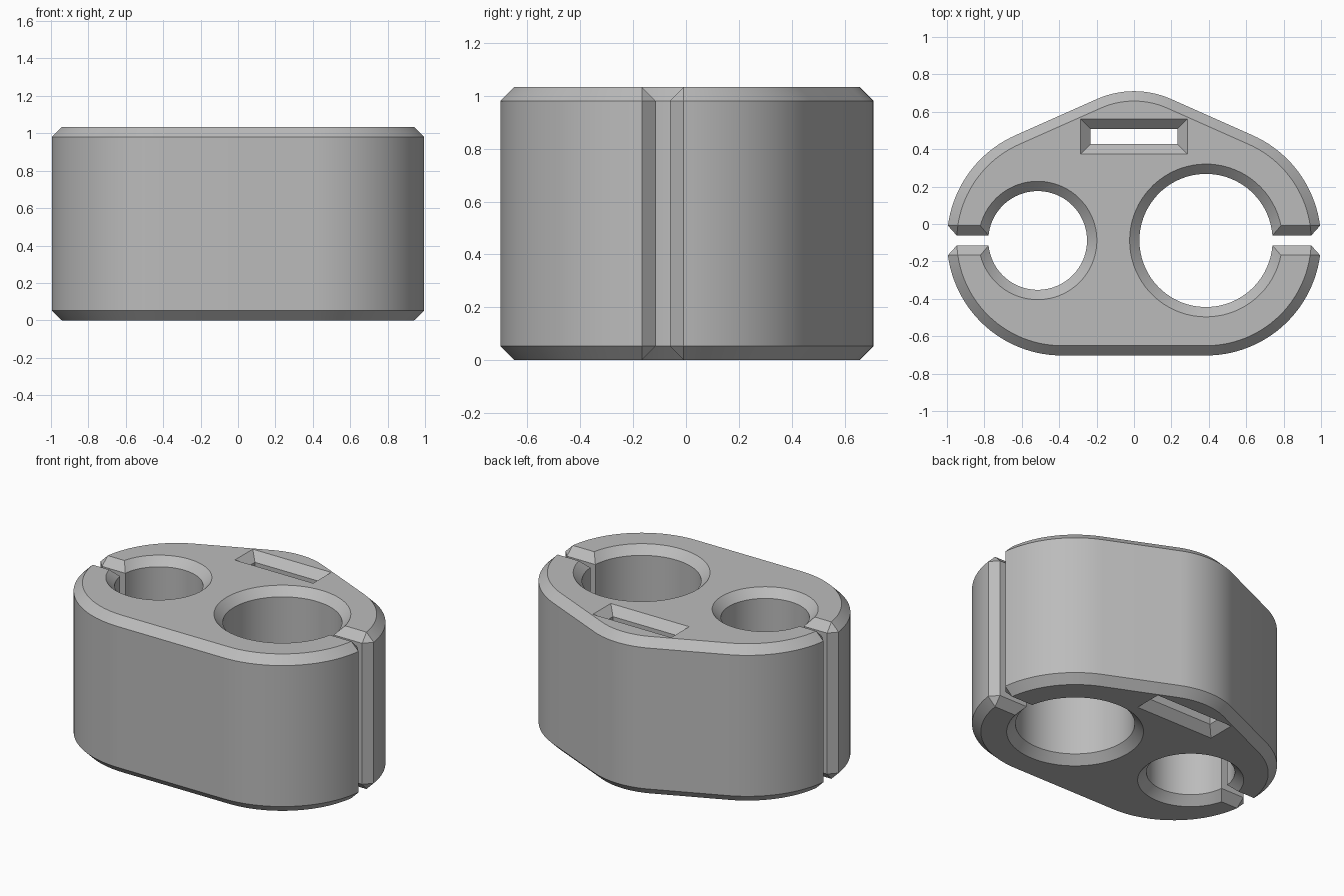
import bpy, bmesh
from math import sin, cos, asin, acos, atan2, hypot, degrees, radians

if "Cube" in bpy.data.objects:
    bpy.data.objects.remove(bpy.data.objects["Cube"])

HEIGHT, CHAMFER = 1.033, 0.0525
CY = -0.088                      # line through both bores and the side slits
END_X, END_R = 0.385, 0.615      # rounded ends
TOP_Y, TOP_R = 0.22, 0.49        # rounded back
SLIT = 0.0265                    # half width of the side slits
BORES = {"left": (0.385, 0.356), "right": (-0.515, 0.264)}

# direction of the tangent line between a rounded end and the back
TANGENT = degrees(atan2(CY - TOP_Y, END_X)
                  + acos((TOP_R - END_R) / hypot(END_X, CY - TOP_Y)))


def arc(cx, cy, r, start, end, steps):
    angles = [radians(start + (end - start) * i / steps) for i in range(steps + 1)]
    return [(cx + r * cos(a), cy + r * sin(a)) for a in angles]


def body_outline(d):
    """Closed outline running round the outside and through both bores."""
    end_r, top_r, slit = END_R - d, TOP_R - d, SLIT + d
    mouth = degrees(asin((SLIT + CHAMFER) / end_r))
    lip = END_X + end_r * cos(radians(mouth)) if d else END_X + END_R - CHAMFER

    def bore(side, start):
        cx, r = BORES[side]
        r += d
        gap = degrees(asin(slit / r))
        return arc(cx, CY, r, start - gap, start - 360 + gap, 72)

    return (arc(END_X, CY, end_r, mouth, TANGENT, 20)
            + arc(0, TOP_Y, top_r, TANGENT, 180 - TANGENT, 16)
            + arc(-END_X, CY, end_r, 180 - TANGENT, 180 - mouth, 20)
            + [(-lip, CY + slit)] + bore("right", 180) + [(-lip, CY - slit)]
            + arc(-END_X, CY, end_r, 180 + mouth, 270, 26)
            + arc(END_X, CY, end_r, 270, 360 - mouth, 26)
            + [(lip, CY - slit)] + bore("left", 0) + [(lip, CY + slit)])


def strap_outline(d):
    """Rectangular strap opening near the back."""
    x, y = 0.233 + d, 0.041 + d
    return [(sx * x, 0.468 + sy * y) for sx, sy in ((-1, -1), (-1, 1), (1, 1), (1, -1))]


# walls with chamfered rims
bm = bmesh.new()
levels = [(0, CHAMFER), (CHAMFER, 0), (HEIGHT - CHAMFER, 0), (HEIGHT, CHAMFER)]
for outline in (body_outline, strap_outline):
    rings = [[bm.verts.new((x, y, z)) for x, y in outline(d)] for z, d in levels]
    for low, high in zip(rings, rings[1:]):
        for i in range(len(low)):
            bm.faces.new((low[i - 1], low[i], high[i], high[i - 1]))
bmesh.ops.remove_doubles(bm, verts=bm.verts, dist=0.0005)

# flat top and bottom
for z in (0, HEIGHT):
    rim = [e for e in bm.edges
           if e.is_boundary and all(abs(v.co.z - z) < 0.001 for v in e.verts)]
    bmesh.ops.triangle_fill(bm, edges=rim, use_beauty=True, use_dissolve=False)
bmesh.ops.recalc_face_normals(bm, faces=bm.faces)

mesh = bpy.data.meshes.new("clip_body")
bm.to_mesh(mesh)
bm.free()
body = bpy.data.objects.new("clip_body", mesh)
bpy.context.collection.objects.link(body)

grey = bpy.data.materials.new("light_grey")
grey.use_nodes = True
colour = (0.5, 0.5, 0.5, 1)
grey.diffuse_color = colour
grey.node_tree.nodes["Principled BSDF"].inputs["Base Color"].default_value = colour
mesh.materials.append(grey)

bpy.ops.object.select_all(action="DESELECT")
body.select_set(True)
bpy.context.view_layer.objects.active = body
bpy.ops.object.shade_smooth_by_angle(angle=radians(30))
